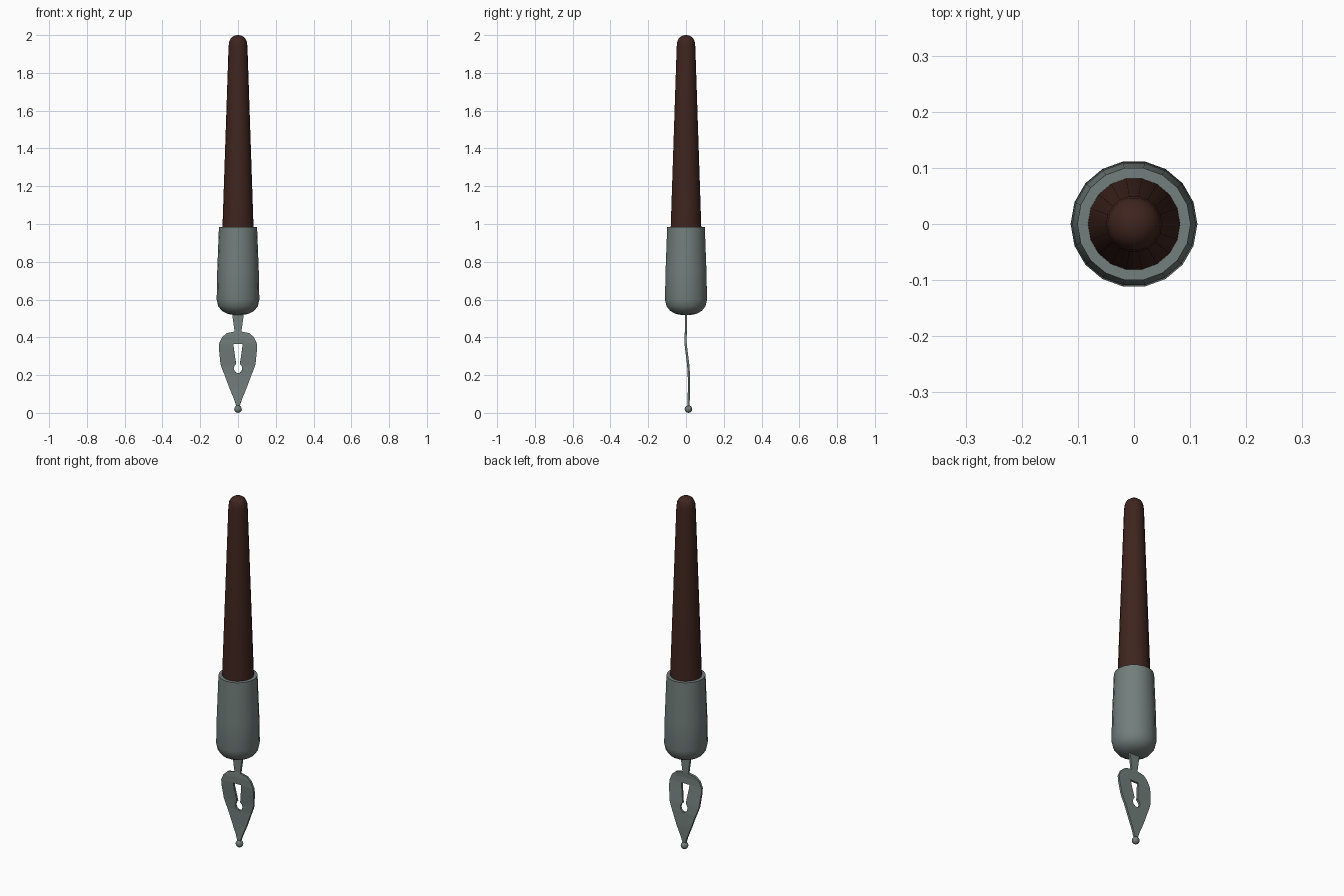
import bpy, bmesh
from math import cos, sin, pi, radians

if "Cube" in bpy.data.objects:
    bpy.data.objects.remove(bpy.data.objects["Cube"])

SIDES = 18


def material(name, rgb):
    m = bpy.data.materials.new(name)
    m.diffuse_color = (*rgb, 1)
    m.use_nodes = True
    m.node_tree.nodes["Principled BSDF"].inputs["Base Color"].default_value = m.diffuse_color
    return m


def finish(name, bm, mat):
    bmesh.ops.recalc_face_normals(bm, faces=bm.faces)
    mesh = bpy.data.meshes.new(name)
    bm.to_mesh(mesh)
    bm.free()
    ob = bpy.data.objects.new(name, mesh)
    bpy.context.collection.objects.link(ob)
    mesh.materials.append(mat)
    return ob


def smooth(ob, angle=35):
    bpy.ops.object.select_all(action='DESELECT')
    ob.select_set(True)
    bpy.context.view_layer.objects.active = ob
    bpy.ops.object.shade_smooth_by_angle(angle=radians(angle))


def lathe(name, profile, mat):
    bm = bmesh.new()
    rings = [[bm.verts.new((r * cos(2 * pi * i / SIDES), r * sin(2 * pi * i / SIDES), z))
              for i in range(SIDES)] for r, z in profile]
    for a, b in zip(rings, rings[1:]):
        for i in range(SIDES):
            j = (i + 1) % SIDES
            bm.faces.new((a[i], a[j], b[j], b[i]))
    bm.faces.new(rings[0])
    bm.faces.new(rings[-1])
    ob = finish(name, bm, mat)
    smooth(ob)
    return ob


wood = material("dark_wood", (0.05, 0.018, 0.013))
metal = material("grey_metal", (0.17, 0.21, 0.20))

# Tapered handle with a domed end
lathe("handle", [(0.083, 0.96), (0.05, 1.94), (0.047, 1.965), (0.038, 1.984),
                 (0.022, 1.996), (0.006, 2.0)], wood)

# Ferrule gripping the nib
lathe("ferrule", [(0.02, 0.518), (0.055, 0.524), (0.085, 0.54), (0.105, 0.565),
                  (0.113, 0.60), (0.11, 0.75), (0.101, 0.985)], metal)

# Nib: half outline as rows of (z, y, inner x, outer x, opening below this row)
rows = [(0.56, 0.0, 0.010, 0.036, 0), (0.43, 0.0, 0.006, 0.018, 0),
        (0.422, -0.001, 0.020, 0.060, 0), (0.40, -0.003, 0.024, 0.085, 0),
        (0.366, -0.002, 0.025, 0.100, 1), (0.34, 0.001, 0.022, 0.101, 1),
        (0.26, 0.011, 0.010, 0.093, 1), (0.25, 0.012, 0.019, 0.090, 1),
        (0.235, 0.013, 0.023, 0.085, 1), (0.22, 0.014, 0.018, 0.079, 1),
        (0.211, 0.015, 0.006, 0.075, 0), (0.13, 0.016, 0.012, 0.045, 0),
        (0.07, 0.014, 0.006, 0.020, 0), (0.025, 0.012, 0.002, 0.005, 0)]
bm = bmesh.new()
grid = [[bm.verts.new((x, y, z)) for x in (0, inner, outer)] for z, y, inner, outer, _ in rows]
for a, b, row in zip(grid, grid[1:], rows):
    for k in (0, 1):
        if k == 1 or not row[4]:
            bm.faces.new((a[k], a[k + 1], b[k + 1], b[k]))
bmesh.ops.delete(bm, geom=[v for v in bm.verts if not v.link_faces], context='VERTS')
nib = finish("nib", bm, metal)
nib.modifiers.new("mirror", 'MIRROR')
thick = nib.modifiers.new("thickness", 'SOLIDIFY')
thick.thickness = 0.012
thick.offset = 0

# Ball point at the tip
bm = bmesh.new()
bmesh.ops.create_uvsphere(bm, u_segments=12, v_segments=8, radius=0.02)
bmesh.ops.translate(bm, verts=bm.verts, vec=(0, 0.013, 0.02))
smooth(finish("nib_tip", bm, metal), 60)
